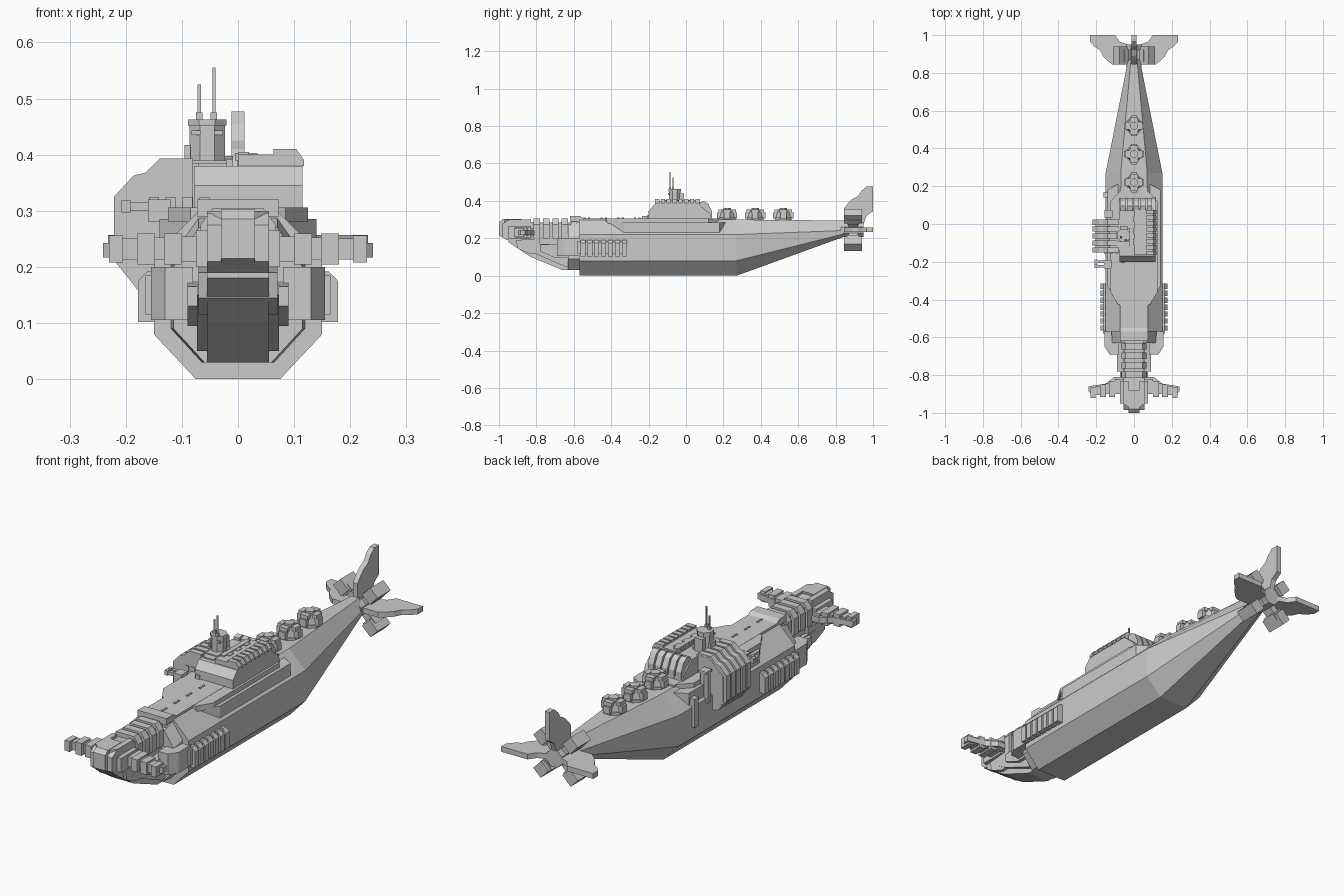
import bpy, bmesh, math
from mathutils import Matrix, Vector


def make(name, verts, faces, mirror=False):
    me = bpy.data.meshes.new(name)
    me.from_pydata(verts, [], faces)
    bm = bmesh.new()
    bm.from_mesh(me)
    bmesh.ops.recalc_face_normals(bm, faces=bm.faces)
    bm.to_mesh(me)
    bm.free()
    ob = bpy.data.objects.new(name, me)
    bpy.context.collection.objects.link(ob)
    if mirror:
        m = ob.modifiers.new("mirror", 'MIRROR')
        m.use_mirror_merge = False
    return ob


def loft(name, rings, mirror=False):
    n = len(rings[0])
    verts = [p for r in rings for p in r]
    faces = [tuple(range(n)), tuple(range(len(verts) - n, len(verts)))]
    for k in range(len(rings) - 1):
        for i in range(n):
            j = (i + 1) % n
            faces.append((k*n + i, k*n + j, k*n + n + j, k*n + n + i))
    return make(name, verts, faces, mirror)


def prism(name, pts, axis, lo, hi, mirror=False):
    """Extrude a 2D outline along x (y,z), y (x,z) or z (x,y)."""
    put = {'x': lambda a, b, t: (t, a, b), 'y': lambda a, b, t: (a, t, b),
           'z': lambda a, b, t: (a, b, t)}[axis]
    return loft(name, [[put(a, b, t) for a, b in pts] for t in (lo, hi)], mirror)


def box(name, x0, x1, y0, y1, z0, z1, mirror=False):
    return prism(name, [(x0, y0), (x1, y0), (x1, y1), (x0, y1)], 'z', z0, z1, mirror)


def column(name, x, y, r, z0, z1, n=8, r2=None):
    def ring(rad, z):
        return [(x + rad*math.cos((i + .5)*2*math.pi/n), y + rad*math.sin((i + .5)*2*math.pi/n), z)
                for i in range(n)]
    return loft(name, [ring(r, z0), ring(r2 or r, z1)])


def section(y, half):
    return [(x, y, z) for x, z in half] + [(-x, y, z) for x, z in reversed(half)]


# Main hull
mid = [(.075, 0), (.15, .08), (.15, .22), (.07, .30)]
loft("hull", [section(-.57, mid), section(.27, mid),
              section(.85, [(.015, .21), (.035, .225), (.035, .242), (.018, .295)])])

# Bow: stepped plates and slanted keel
loft("bow_collar", [section(-.63, [(.06, .03), (.115, .09), (.115, .20), (.07, .27)]),
                    section(-.56, [(.065, .03), (.12, .09), (.12, .22), (.07, .29)])])
prism("bow_keel", [(-.56, .03), (-.66, .03), (-.83, .10), (-.95, .18), (-.95, .26), (-.56, .26)], 'x', -.055, .055)
prism("bow_cheek", [(-.56, .05), (-.65, .05), (-.80, .115), (-.86, .15), (-.83, .17), (-.56, .17)], 'x', -.073, .073)
prism("bow_plate", [(-.56, .095), (-.70, .095), (-.78, .13), (-.78, .165), (-.56, .18)], 'x', -.09, .09)
prism("jaw", [(-.78, .12), (-.83, .115), (-.90, .145), (-.91, .19), (-.78, .20)], 'x', -.07, .07)
prism("head", [(-.80, .19), (-.96, .19), (-.985, .21), (-.985, .275), (-.955, .295), (-.80, .285)], 'x', -.055, .055)
prism("snout", [(-.90, .19), (-.97, .20), (-1, .215), (-1, .285), (-.98, .302), (-.88, .302)], 'x', -.03, .03)
box("head_side", .05, .075, -.95, -.83, .20, .265, True)
prism("brow", [(.03, -.97), (.055, -.95), (.055, -.83), (.03, -.83)], 'z', .28, .30, True)

# Segmented neck
box("neck", -.05, .05, -.86, -.56, .2, .285)
for i in range(5):
    y = -.815 + i*.05
    prism(f"neck_segment_{i}", [(-.067, .2), (.067, .2), (.067, .275), (.045, .305), (-.045, .305), (-.067, .275)],
          'y', y, y + .034)

# Front flippers made of jointed plates
for i, (x0, x1, y0, y1, h) in enumerate([(.05, .1, -.90, -.82, .022), (.1, .132, -.915, -.83, .028),
                                         (.132, .148, -.90, -.845, .02), (.148, .18, -.915, -.85, .028),
                                         (.18, .205, -.905, -.86, .019), (.205, .23, -.92, -.865, .024)]):
    box(f"flipper_segment_{i}", x0, x1, y0, y1, .232 - h, .232 + h, True)
prism("flipper_plate", [(.05, -.81), (.105, -.81), (.15, -.845), (.241, -.86), (.241, -.885), (.22, -.905), (.05, -.89)],
      'z', .217, .243, True)

# Bow launch tubes and ribbed side launchers
prism("bow_tube", [(.08, -.69), (.13, -.69), (.155, -.65), (.155, -.56), (.08, -.56)], 'z', .105, .20, True)
box("side_launcher", .12, .165, -.58, -.33, .115, .185, True)
for i in range(7):
    y = -.565 + i*.037
    prism(f"side_launcher_rib_{i}", [(.12, .102), (.178, .102), (.178, .175), (.162, .192), (.12, .192)],
          'y', y, y + .027, True)

# Deck and raised side platforms
prism("deck", [(-.56, .29), (-.62, .29), (-.62, .32), (-.57, .32), (-.55, .307), (.19, .307), (.19, .29)], 'x', -.073, .073)
prism("side_platform", [(.06, -.43), (.08, -.42), (.14, -.33), (.14, .18), (.07, .22), (.06, .22)], 'z', .22, .285, True)
prism("platform_rim", [(.06, -.435), (.085, -.425), (.125, -.36), (.125, .12), (.06, .19)], 'z', .28, .306, True)
for i in range(4):
    for s in (-1, 1):
        y = -.53 + i*.09
        box(f"deck_hatch_{i}", -.004, .004, y + s*.012 - .006, y + s*.012 + .006, .30, .311)
for k, (a, b) in enumerate([((-.15, -.15), (-.06, -.15)), ((-.06, -.15), (-.06, -.2))]):
    for i in range(4):
        p = Vector(a).lerp(Vector(b), i/3)
        box(f"barrier_{k}_{i}", p.x - .009, p.x + .009, p.y - .006, p.y + .006, .30, .325)

# Superstructure with rows of launch cells
prism("superstructure", [(-.20, .30), (-.20, .345), (-.17, .38), (.07, .38), (.13, .33), (.14, .30)], 'x', -.078, .115)
prism("superstructure_roof", [(.0, .37), (.115, .37), (.112, .385), (.1, .4), (.0, .4)], 'y', -.165, .075)
for i in range(8):
    y = -.165 + i*.031
    prism(f"roof_cell_{i}", [(.063, .38), (.118, .38), (.118, .39), (.104, .41), (.063, .41)], 'y', y, y + .023)
for i in range(5):
    x = -.072 + i*.035
    prism(f"rear_cell_{i}", [(.07, .34), (.07, .392), (.095, .398), (.118, .385), (.138, .345), (.138, .31)],
          'x', x, x + .028)
box("roof_ridge", .0, .02, -.13, .06, .39, .405)
for i in range(3):
    box(f"roof_vent_{i}", -.005, .035, -.11 + i*.06, -.08 + i*.06, .39, .403)

# Port sponson, armoured with ribs
prism("port_sponson", [(-.07, .385), (-.13, .385), (-.165, .355), (-.205, .32), (-.205, .2), (-.165, .155), (-.07, .155)],
      'y', -.14, .025)
for i in range(5):
    y = -.152 + i*.037
    prism(f"sponson_rib_{i}", [(-.08, .393), (-.14, .393), (-.165, .368), (-.186, .363), (-.221, .325),
                               (-.221, .212), (-.178, .158), (-.08, .158)], 'y', y, y + .028)
column("port_column", -.135, .055, .022, .2, .335)
box("port_column_cap", -.155, -.115, .035, .075, .335, .345)
box("port_panel", -.162, -.135, .14, .17, .13, .26)

# Port twin gun
box("gun_mount", -.16, -.12, -.235, -.19, .28, .32)
for i in range(2):
    box(f"gun_barrel_{i}", -.205, -.15, -.23 + i*.024, -.216 + i*.024, .30, .316)
    box(f"gun_muzzle_{i}", -.208, -.192, -.233 + i*.024, -.213 + i*.024, .297, .319)

# Bridge tower and aerials
tx, ty = -.055, -.06
box("tower_base", -.09, -.02, -.12, -.02, .37, .39)
box("tower_front", -.07, -.02, -.15, -.09, .36, .385)
column("tower", tx, ty, .034, .38, .455)
column("tower_cap", tx, ty, .037, .452, .463)
box("tower_step", -.095, -.085, -.08, -.04, .38, .417)
for s in (-1, 1):
    box("tower_window", tx - .008 + s*.02, tx + .008 + s*.02, ty - .035, ty - .025, .435, .443)
box("tower_rear", tx - .02, tx + .02, -.035, -.01, .38, .44)
for i, (x, y, z) in enumerate([(-.069, -.07, .525), (-.043, -.085, .555)]):
    box(f"aerial_base_{i}", x - .006, x + .006, y - .006, y + .006, .46, .475)
    box(f"aerial_{i}", x - .0028, x + .0028, y - .0028, y + .0028, .47, z)

# Three aft turrets
for i, y in enumerate((.22, .37, .52)):
    column(f"turret_ring_{i}", 0, y, .048, .285, .31)
    column(f"turret_{i}", 0, y, .042, .31, .352, 8, .034)
    column(f"turret_top_{i}", 0, y, .022, .35, .363)
    for k in range(4):
        pod = box(f"turret_pod_{i}_{k}", .028, .054, -.016, .016, .305, .338)
        lip = box(f"turret_lip_{i}_{k}", .022, .046, -.02, .02, .338, .355)
        for ob in (pod, lip):
            ob.matrix_world = Matrix.Translation((0, y, 0)) @ Matrix.Rotation(k*math.pi/2, 4, 'Z')

# Tail hub, three flukes and four diagonal thrusters
AX = .245
column("tail_hub", 0, 0, .042, .83, .95).matrix_world = \
    Matrix.Translation((0, 0, AX)) @ Matrix.Rotation(-math.pi/2, 4, 'X')
outline = [(.02, .845), (.115, .845), (.135, .86), (.165, .89), (.18, .92), (.21, .94), (.232, .965),
           (.232, 1), (.10, 1), (.075, .965), (.02, .945)]
for k in range(3):
    ob = prism(f"tail_fluke_{k}", outline, 'z', -.012, .012)
    ob.matrix_world = Matrix.Translation((0, 0, AX)) @ Matrix.Rotation(-k*math.pi/2, 4, 'Y')
for k in range(4):
    m = Matrix.Translation((0, 0, AX)) @ Matrix.Rotation(math.pi/4 + k*math.pi/2, 4, 'Y')
    parts = [box(f"thruster_strut_{k}", .02, .085, .87, .92, -.016, .016),
             box(f"thruster_{k}", .075, .133, .845, .94, -.026, .026),
             box(f"thruster_band_{k}", .068, .1, .86, .925, -.029, .029)]
    for ob in parts:
        ob.matrix_world = m
